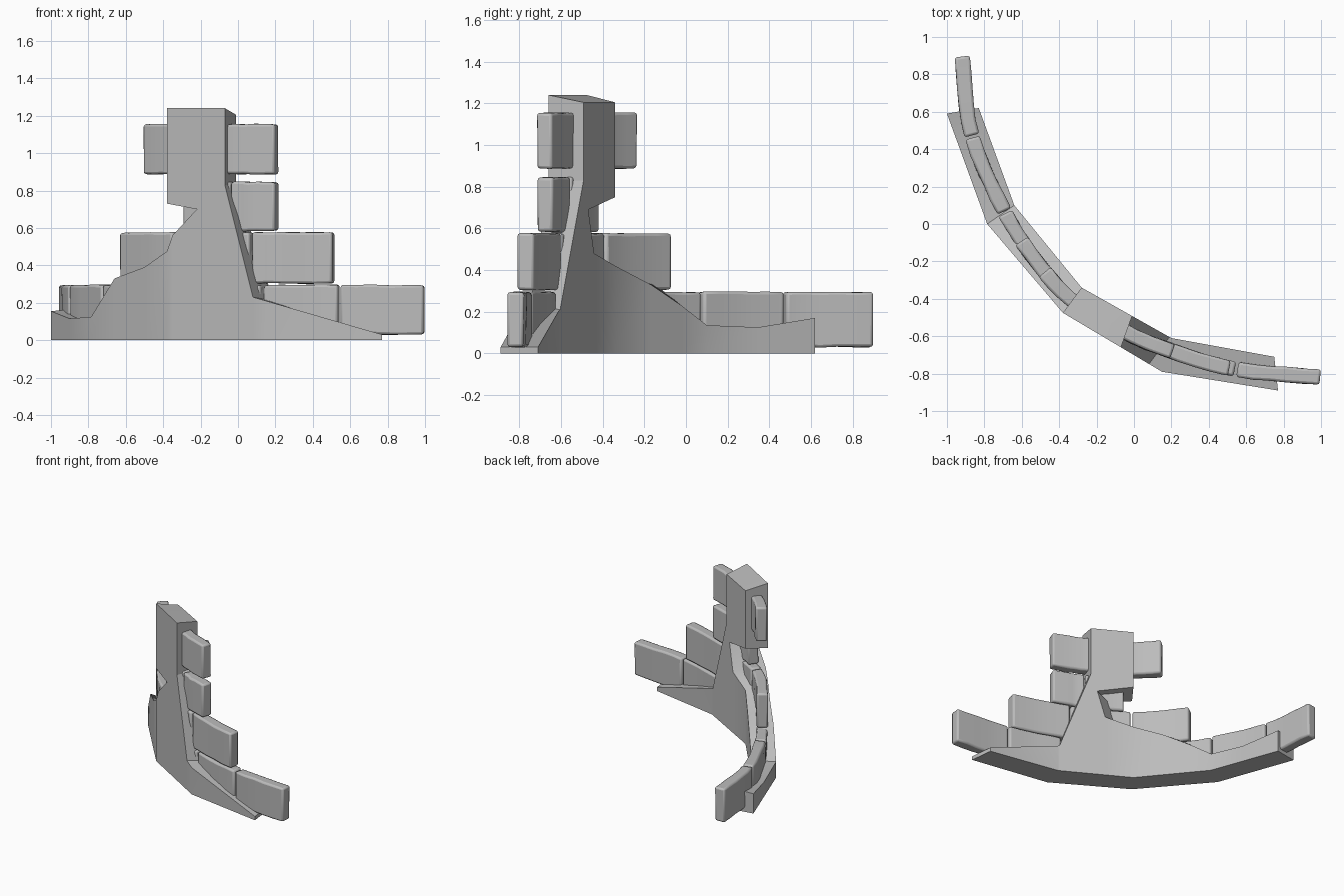
import bpy, bmesh, random
from mathutils import Vector

random.seed(4)
cube = bpy.data.objects.get("Cube")
if cube:
    bpy.data.objects.remove(cube)


def material(name, rgb):
    m = bpy.data.materials.new(name)
    m.use_nodes = True
    m.diffuse_color = (*rgb, 1)
    bsdf = m.node_tree.nodes["Principled BSDF"]
    bsdf.inputs["Base Color"].default_value = (*rgb, 1)
    bsdf.inputs["Roughness"].default_value = 0.9
    return m


stone = material("grey stone", (0.5, 0.5, 0.5))


def finish(name, bm, bevel=0):
    bmesh.ops.remove_doubles(bm, verts=bm.verts, dist=0.0005)
    bmesh.ops.recalc_face_normals(bm, faces=bm.faces)
    mesh = bpy.data.meshes.new(name)
    bm.to_mesh(mesh)
    bm.free()
    ob = bpy.data.objects.new(name, mesh)
    bpy.context.collection.objects.link(ob)
    mesh.materials.append(stone)
    if bevel:
        mod = ob.modifiers.new("worn edges", "BEVEL")
        mod.width, mod.segments, mod.angle_limit = bevel, 2, 0.7
    bpy.ops.object.select_all(action="DESELECT")
    ob.select_set(True)
    bpy.context.view_layer.objects.active = ob
    bpy.ops.object.shade_smooth_by_angle(angle=0.5)
    return ob


def sweep(bm, sections, caps):
    """Skin a run of four-cornered sections; caps = (start, end)."""
    rings = [[bm.verts.new(p) for p in s] for s in sections]
    for a, b in zip(rings, rings[1:]):
        for i in range(4):
            j = (i + 1) % 4
            bm.faces.new((a[i], a[j], b[j], b[i]))
    for ring, wanted in zip((rings[0], rings[-1]), caps):
        if wanted:
            bm.faces.new(ring)


# Core plan: bent outer and inner outlines
OUTER = [(-1, .59), (-.785, 0), (-.38, -.475), (.15, -.79), (.77, -.89)]
INNER = [(-.83, .62), (-.64, .10), (-.28, -.34), (.20, -.61), (.75, -.71)]


def on_line(line, x):
    for (x0, y0), (x1, y1) in zip(line, line[1:]):
        if x <= x1 + 1e-6:
            return y0 + (y1 - y0) * (x - x0) / (x1 - x0)
    return line[-1][1]


def section(xo, zo, xi, zi, bo=0, bi=0):
    yo, yi = on_line(OUTER, xo), on_line(INNER, xi)
    return [(xo, yo, bo), (xo, yo, zo), (xi, yi, zi), (xi, yi, bi)]


# Each station: outer x, outer top, inner x, inner top (and undersides)
left_slope = [(-1, .155, -.83, .17), (-.9, .115, -.73, .125), (-.785, .125, -.64, .135),
              (-.66, .33, -.54, .23), (-.5, .39, -.42, .33), (-.38, .475, -.28, .42),
              (-.35, .56, -.10, .48), (-.22, .70, -.05, .69)]
overhang = [(-.38, 1.24, -.28, 1.205, .73, .75), (-.22, 1.24, -.05, 1.205, .70, .69)]
tower = [(-.22, 1.24, -.05, 1.205), (-.07, 1.24, -.01, 1.205)]
right_slope = [(-.07, .83, -.01, .83), (.08, .23, .19, .21), (.15, .21, .20, .205),
               (.77, .03, .75, .03)]
bm = bmesh.new()
for run, caps in ((left_slope, (1, 0)), (overhang, (1, 0)), (tower, (0, 1)), (right_slope, (0, 1))):
    sweep(bm, [section(*s) for s in run], caps)
finish("wall_core", bm)

# Curved centre line of the masonry
PATH = [Vector(p) for p in ((-.92, .895), (-.865, .465), (-.69, .06), (-.60, -.09), (-.47, -.265),
                            (-.33, -.41), (-.04, -.58), (.09, -.64), (.51, -.77), (.995, -.82))]


def path(t):
    n = len(PATH)
    i = min(int(t), n - 2)
    f = t - i
    b, c = PATH[i], PATH[i + 1]
    a = PATH[i - 1] if i else 2 * b - c
    d = PATH[i + 2] if i + 2 < n else 2 * c - b
    # tangents are scaled to the local span
    span = (c - b).length
    mb, mc = (c - a).normalized() * span, (d - b).normalized() * span
    return (b * (1 + 2 * f) * (1 - f) ** 2 + mb * f * (1 - f) ** 2
            + c * f * f * (3 - 2 * f) + mc * f * f * (f - 1))


def block(name, t0, t1, z0, z1, steps=5, half=.04):
    """Curved stone with slightly uneven faces and worn edges."""
    sections = []
    for k in range(steps + 1):
        t = t0 + (t1 - t0) * k / steps
        along = (path(min(t + .02, len(PATH) - 1)) - path(max(t - .02, 0))).normalized()
        side = Vector((along.y, -along.x)) * half
        p = path(t)
        ring = []
        for s, z in ((1, z0), (1, z1), (-1, z1), (-1, z0)):
            q = p + side * (s + random.uniform(-.08, .08))
            ring.append((q.x, q.y, z + random.uniform(-.003, .003)))
        sections.append(ring)
    b = bmesh.new()
    sweep(b, sections, (1, 1))
    finish(name, b, .013)


# Courses of stones: (bottom, top, spans along the path)
courses = [
    (.03, .295, [(0, .98), (1.01, 1.98), (2.02, 4.3), (4.35, 7.1), (7.14, 8.06), (8.09, 9)]),
    (.303, .575, [(3, 5), (5.05, 6.88), (6.96, 8)]),
    (.583, .845, [(5.2, 6.1), (6.15, 7.28)]),
    (.888, 1.155, [(3.95, 5.6), (5.7, 7.28)]),
]
for row, (z0, z1, spans) in enumerate(courses, 1):
    for n, (a, b) in enumerate(spans, 1):
        block(f"course_{row}_stone_{n}", a, b, z0, z1)
